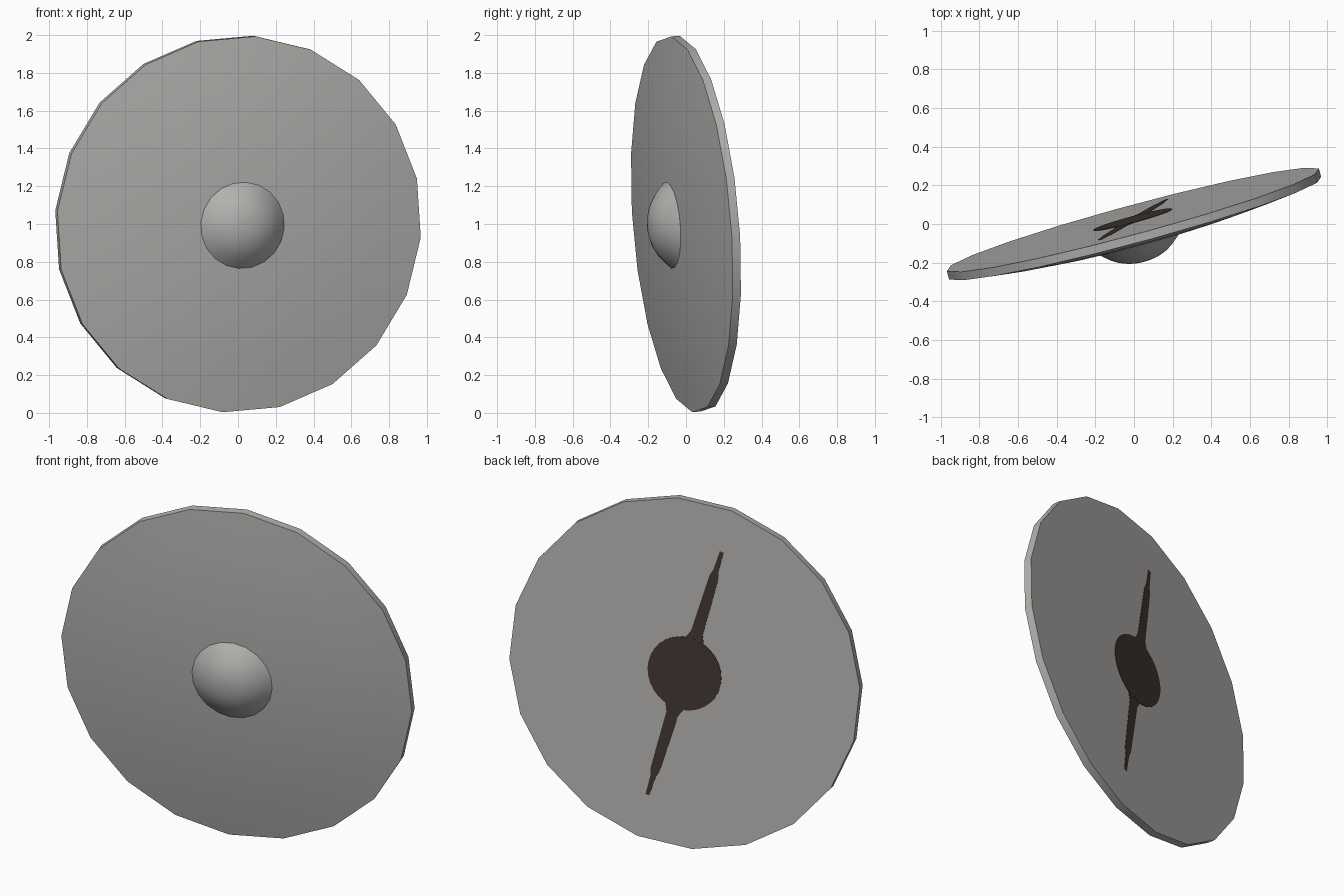
import bpy, bmesh, math
from mathutils import Vector, Matrix

if "Cube" in bpy.data.objects:
    bpy.data.objects.remove(bpy.data.objects["Cube"])

# Shield frame: local x = right, y = up, z = out of the front face
n = Vector((0.27, -1.0, -0.079)).normalized()
v = (Vector((0, 0, 1)) - n * n.z).normalized()
u = v.cross(n)
FRAME = Matrix.Translation((0, 0, 1)) @ Matrix((u, v, n)).transposed().to_4x4()
SIDES = 20
HALF = 0.0225   # half of the rim thickness


def material(name, col):
    m = bpy.data.materials.new(name)
    m.diffuse_color = (*col, 1)
    m.use_nodes = True
    m.node_tree.nodes["Principled BSDF"].inputs["Base Color"].default_value = m.diffuse_color
    return m


steel = material("grey metal", (0.45, 0.44, 0.425))
dark = material("dark brown", (0.05, 0.037, 0.029))


def finish(bm, name, mat):
    bmesh.ops.recalc_face_normals(bm, faces=bm.faces)
    me = bpy.data.meshes.new(name)
    bm.to_mesh(me)
    bm.free()
    me.transform(FRAME)
    me.materials.append(mat)
    ob = bpy.data.objects.new(name, me)
    bpy.context.collection.objects.link(ob)
    bpy.ops.object.select_all(action='DESELECT')
    ob.select_set(True)
    bpy.context.view_layer.objects.active = ob
    bpy.ops.object.shade_smooth_by_angle(angle=math.radians(35))
    return ob


def lathe(name, profile, mat, start):
    """Closed solid from (radius, height) rings; the last point is the tip."""
    bm = bmesh.new()
    rings = []
    for r, h in profile[:-1]:
        rings.append([bm.verts.new((r * math.sin(start + math.tau * i / SIDES),
                                    r * math.cos(start + math.tau * i / SIDES), h))
                      for i in range(SIDES)])
    tip = bm.verts.new((0, 0, profile[-1][1]))
    bm.faces.new(rings[0])
    for i in range(SIDES):
        j = (i + 1) % SIDES
        for a, b in zip(rings, rings[1:]):
            bm.faces.new((a[i], a[j], b[j], b[i]))
        bm.faces.new((rings[-1][i], rings[-1][j], tip))
    return finish(bm, name, mat)


# Shield disc: flat back, thin rim, gently domed front
dome = [(r, HALF + 0.075 * (1 - r * r)) for r in (1.0, 0.8, 0.6, 0.4, 0.2, 0.0)]
lathe("shield_disc", [(1.0, -HALF)] + dome, steel, math.radians(4))

# Central boss on the front
base = HALF + 0.070
boss = [(0.23, -0.02), (0.23, 0.0), (0.205, 0.025), (0.17, 0.055),
        (0.13, 0.081), (0.08, 0.1), (0.04, 0.107), (0, 0.109)]
lathe("boss", [(r, base + h) for r, h in boss], steel, math.radians(4))


def plate(name, points, top):
    """Thin painted plate on the flat back."""
    bm = bmesh.new()
    f = bm.faces.new([bm.verts.new((x, y, -HALF + 0.001)) for x, y in points])
    ext = bmesh.ops.extrude_face_region(bm, geom=[f])
    for e in ext["geom"]:
        if isinstance(e, bmesh.types.BMVert):
            e.co.z = -HALF - top
    return finish(bm, name, dark)


# Dark round hollow and tapering grip bar on the back
plate("back_circle", [(0.21 * math.cos(math.tau * i / 32), 0.21 * math.sin(math.tau * i / 32))
                      for i in range(32)], 0.003)
half = [(0.055, 0.2), (0.034, 0.25), (0.03, 0.45), (0.026, 0.6), (0.015, 0.64), (0.011, 0.75)]
right = [(w, -y) for w, y in reversed(half)] + half
outline = right + [(-w, y) for w, y in reversed(right)]
tilt = Matrix.Rotation(math.radians(14.8), 2)
plate("grip_bar", [tilt @ Vector(p) for p in outline], 0.002)
